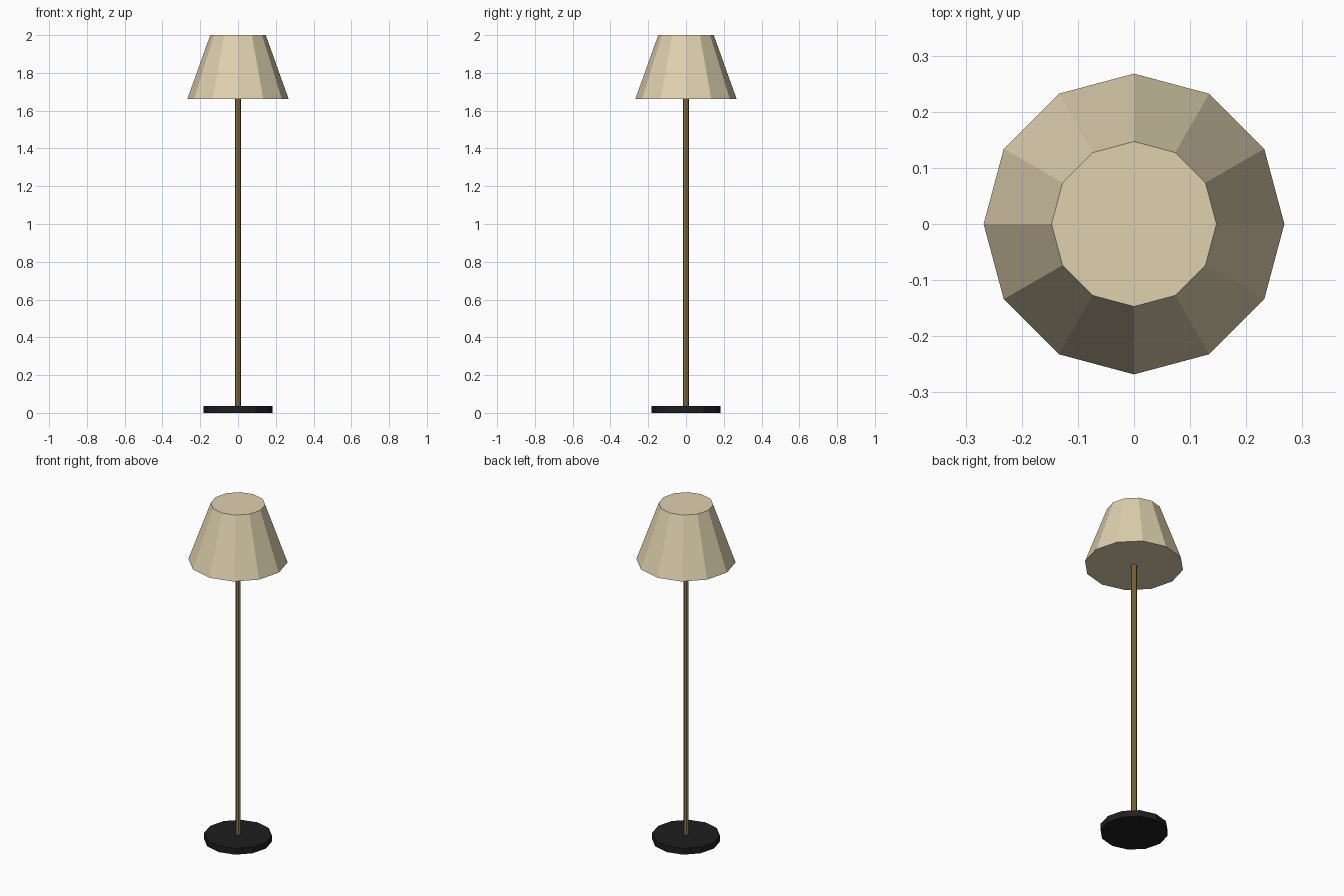
import bpy

cube = bpy.data.objects.get("Cube")
if cube:
    bpy.data.objects.remove(cube, do_unlink=True)


def make_material(name, rgb):
    mat = bpy.data.materials.new(name)
    mat.use_nodes = True
    mat.diffuse_color = (*rgb, 1)
    mat.node_tree.nodes["Principled BSDF"].inputs["Base Color"].default_value = (*rgb, 1)
    return mat


def tapered_part(name, sides, bottom_radius, top_radius, z_bottom, z_top, mat):
    """Closed, flat-shaded round part standing on the z axis."""
    bpy.ops.mesh.primitive_cone_add(
        vertices=sides, radius1=bottom_radius, radius2=top_radius,
        depth=z_top - z_bottom, location=(0, 0, (z_bottom + z_top) / 2))
    obj = bpy.context.object
    obj.name = name
    obj.data.materials.append(mat)
    return obj


cream = make_material("cream fabric", (0.74, 0.64, 0.43))
brass = make_material("aged brass", (0.33, 0.21, 0.055))
black = make_material("black metal", (0.014, 0.013, 0.013))

# Floor disc, upright pole and closed shade
tapered_part("base", 12, 0.183, 0.183, 0, 0.037, black)
tapered_part("pole", 8, 0.015, 0.015, 0.037, 1.67, brass)
tapered_part("lampshade", 12, 0.268, 0.147, 1.662, 2, cream)
